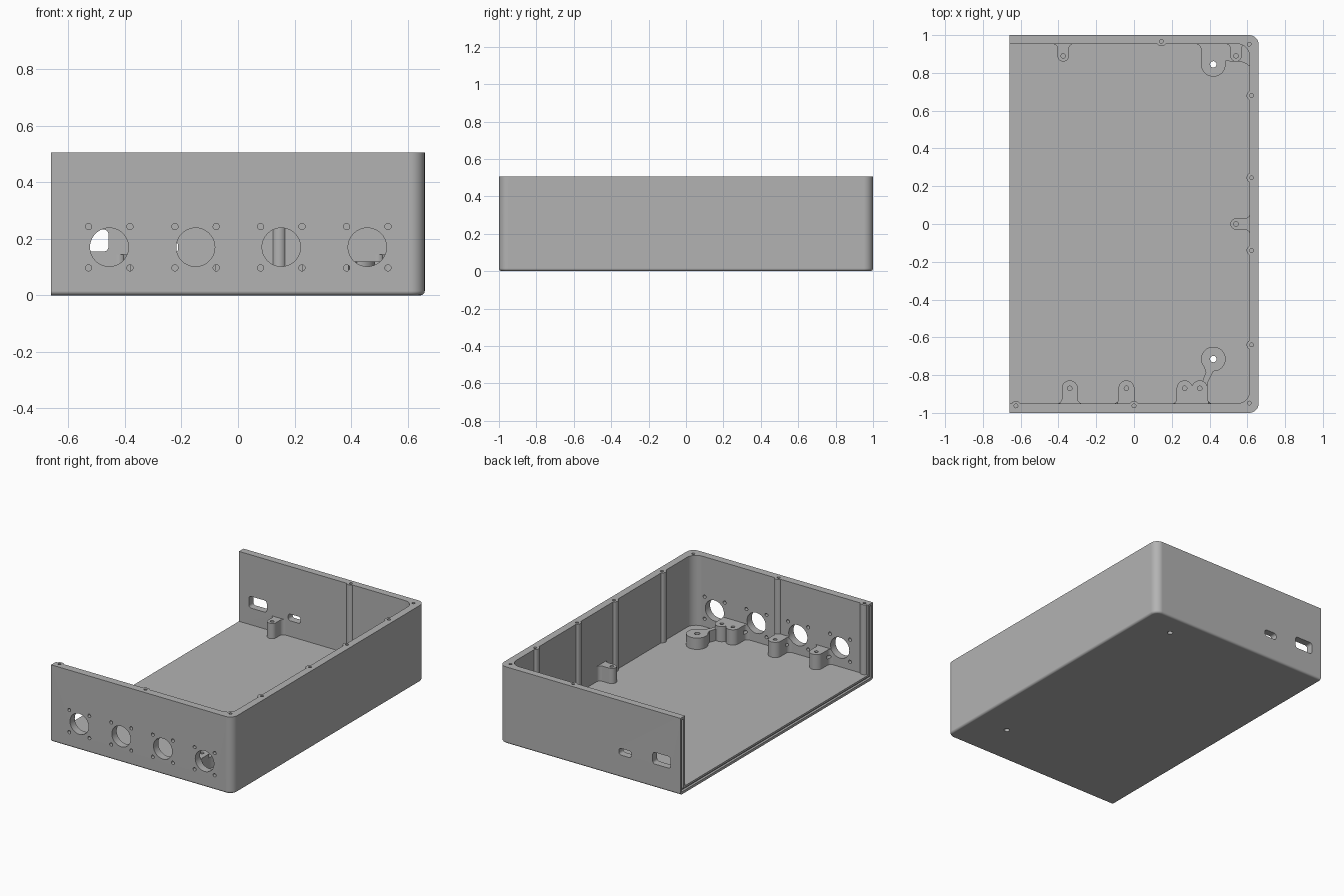
import bpy, bmesh
from math import pi, cos, sin
from mathutils import Matrix, Vector

X, Y, H = 0.66, 1.0, 0.505          # half width, half depth, height
IN_X, IN_BACK, IN_FRONT = 0.612, 0.953, -0.95   # inner wall faces
FLOOR = 0.045

if "Cube" in bpy.data.objects:
    bpy.data.objects.remove(bpy.data.objects["Cube"], do_unlink=True)

grey = bpy.data.materials.new("enclosure grey")
grey.use_nodes = True
grey.diffuse_color = (0.45, 0.45, 0.45, 1)
grey.node_tree.nodes["Principled BSDF"].inputs["Base Color"].default_value = grey.diffuse_color


def arc(cx, cy, r, a0, a1, n=8):
    return [(cx + r * cos(a0 + (a1 - a0) * i / n), cy + r * sin(a0 + (a1 - a0) * i / n))
            for i in range(n + 1)]


def circle(cx, cy, r, n=32):
    return arc(cx, cy, r, 0, 2 * pi, n)[:-1]


def add_object(name, bm):
    mesh = bpy.data.meshes.new(name)
    bmesh.ops.recalc_face_normals(bm, faces=bm.faces)
    bm.to_mesh(mesh)
    bm.free()
    mesh.materials.append(grey)
    ob = bpy.data.objects.new(name, mesh)
    bpy.context.collection.objects.link(ob)
    return ob


def prism(name, pts, z0, z1, along_y=False):
    """Extrude an outline upward, or from y = z0 to y = z1."""
    bm = bmesh.new()
    face = bm.faces.new([bm.verts.new((p[0], p[1], z0)) for p in pts])
    ext = bmesh.ops.extrude_face_region(bm, geom=[face])["geom"]
    moved = [v for v in ext if isinstance(v, bmesh.types.BMVert)]
    bmesh.ops.translate(bm, verts=moved, vec=(0, 0, z1 - z0))
    if along_y:
        for v in bm.verts:
            v.co = Vector((v.co.x, v.co.z, v.co.y))
    return add_object(name, bm)


def rounded_rect(x0, x1, y0, y1, r, r_left=None):
    rl = r if r_left is None else r_left
    left_low = arc(x0 + rl, y0 + rl, rl, pi, 1.5 * pi) if rl else [(x0, y0)]
    left_high = arc(x0 + rl, y1 - rl, rl, pi / 2, pi) if rl else [(x0, y1)]
    return (left_low + arc(x1 - r, y0 + r, r, -pi / 2, 0)
            + arc(x1 - r, y1 - r, r, 0, pi / 2) + left_high)


def box(name, x0, x1, y0, y1, z0, z1):
    return prism(name, [(x0, y0), (x1, y0), (x1, y1), (x0, y1)], z0, z1)


def boss(name, x, y, reach, angle, r, flare, top):
    """Round-ended lug that flares into the wall; angle points away from the wall."""
    side = arc(flare, -(r + flare), flare, pi, pi / 2, 6)
    pts = [(-0.02, -(r + flare))] + side + arc(reach, 0, r, -pi / 2, pi / 2, 18)
    pts += [(u, -v) for u, v in reversed(side)] + [(-0.02, r + flare)]
    turn = Matrix.Rotation(angle, 2)
    centre = Vector((x, y)) - turn @ Vector((reach, 0))
    return prism(name, [tuple(centre + turn @ Vector(p)) for p in pts], 0.02, top)


# Outer body: rounded corners on the closed side, softened bottom edge
bm = bmesh.new()
outline = rounded_rect(-X, X, -Y, Y, 0.05, 0)
ring_specs = [(0.015 * (1 - sin(a)), 0.015 * (1 - cos(a))) for a in [i * pi / 8 for i in range(5)]]
ring_specs = ring_specs + [(0, H)]
rings = []
for inset, z in ring_specs:
    sx, sy = X - inset, Y - inset
    pts = rounded_rect(-X, sx, -sy, sy, 0.05 - inset, 0)
    rings.append([bm.verts.new((p[0], p[1], z)) for p in pts])
for low, high in zip(rings, rings[1:]):
    for i in range(len(low)):
        j = (i + 1) % len(low)
        bm.faces.new((low[i], low[j], high[j], high[i]))
bm.faces.new(rings[0])
bm.faces.new(rings[-1])
body = add_object("enclosure_body", bm)


def combine(tool, operation):
    mod = body.modifiers.new("boolean", "BOOLEAN")
    mod.operation, mod.solver, mod.object = operation, "EXACT", tool
    tool.hide_render = True
    bpy.context.view_layer.objects.active = body
    bpy.ops.object.modifier_apply(modifier=mod.name)
    bpy.data.objects.remove(tool, do_unlink=True)


def cut(tool):
    combine(tool, "DIFFERENCE")


def join(tool):
    combine(tool, "UNION")


# Cavity, open at the top and at one side
cut(prism("cavity", rounded_rect(-1, IN_X, IN_FRONT, IN_BACK, 0.065, 0), FLOOR, H + 0.2))

# Screw ribs up the walls
ribs = [(0.145, 0.967), (0, -0.963), (-0.625, -0.963)]
ribs += [(0.622, y) for y in (0.68, 0.245, -0.14, -0.64)]
for x, y in ribs:
    join(prism("wall_rib", circle(x, y, 0.026, 24), 0.02, H))

# Mounting lugs: back, side and front
UP, DOWN, TO_LEFT = pi / 2, -pi / 2, pi
lugs = [(-0.375, 0.89, IN_BACK - 0.89, DOWN, 0.03), (0.54, 0.89, IN_BACK - 0.89, DOWN, 0.03),
        (0.54, 0, IN_X - 0.54, TO_LEFT, 0.03)]
lugs += [(x, -0.87, -0.87 - IN_FRONT, UP, 0.042) for x in (-0.34, -0.04, 0.268, 0.348)]
for x, y, reach, angle, r in lugs:
    join(boss("lug", x, y, reach, angle, r, 0.025, 0.145))

# Large standoffs with their webs
standoffs = [(0.42, 0.845), (0.42, -0.715)]
join(boss("back_standoff", 0.42, 0.845, IN_BACK - 0.845, DOWN, 0.065, 0.03, 0.12))
join(prism("back_web", [(0.46, 0.97), (0.46, 0.868), (0.5, 0.862), (0.57, 0.858), (0.595, 0.848),
                        (0.63, 0.82), (0.63, 0.97)], 0.02, 0.12))
join(prism("front_standoff", circle(*standoffs[1], 0.065), 0.02, 0.12))
join(prism("front_web", [(0.35, -0.87), (0.388, -0.87), (0.392, -0.835), (0.425, -0.77),
                         (0.42, -0.73), (0.37, -0.755), (0.38, -0.785), (0.365, -0.825)], 0.02, 0.12))

# Screw holes in standoffs, lugs and the top rim
for x, y in standoffs:
    cut(prism("standoff_hole", circle(x, y, 0.017, 20), -0.1, 0.3))
for x, y, *_ in lugs:
    cut(prism("lug_hole", circle(x, y, 0.012, 16), 0.07, 0.3))
for x, y in ribs + [(0.61, 0.952), (0.61, -0.948)]:
    cut(prism("rim_hole", circle(x, y, 0.01, 16), H - 0.12, H + 0.1))

# Round connector openings in the front, each with four screw holes
for x in (-0.455, -0.15, 0.153, 0.457):
    cut(prism("connector_hole", circle(x, 0.17, 0.068, 40), -1.1, -0.9, True))
    for dx in (-0.073, 0.073):
        for dz in (-0.073, 0.073):
            cut(prism("connector_screw", circle(x + dx, 0.17 + dz, 0.011, 16), -1.1, -0.92, True))

# Rounded windows in the back
cut(prism("large_window", rounded_rect(-0.588, -0.458, 0.155, 0.232, 0.016), 0.9, 1.1, True))
cut(prism("small_window", rounded_rect(-0.302, -0.212, 0.148, 0.192, 0.016), 0.9, 1.1, True))

# Panel groove around the open side
for y in (-0.978, 0.978):
    cut(box("wall_groove", -X - 0.1, -X + 0.015, y - 0.009, y + 0.009, 0.017, H - 0.015))
cut(box("floor_groove", -X - 0.1, -X + 0.015, -0.978, 0.978, 0.017, 0.032))

# Smooth shading with crisp edges
bpy.ops.object.select_all(action="DESELECT")
body.select_set(True)
bpy.context.view_layer.objects.active = body
bpy.ops.object.shade_smooth_by_angle(angle=pi / 6)
body.modifiers.new("flat_face_normals", "WEIGHTED_NORMAL").keep_sharp = True
